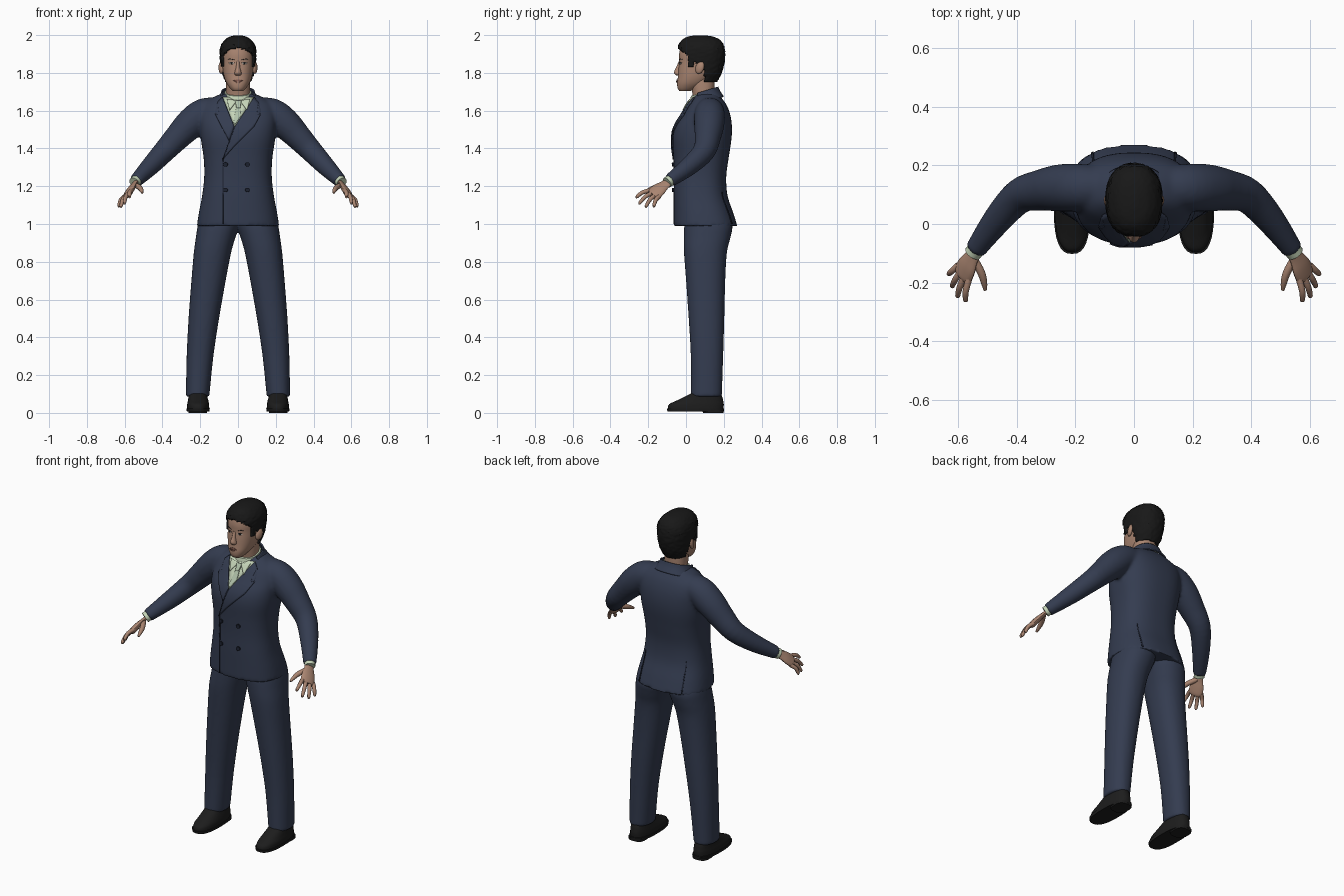
import bpy, bmesh, math, random
from mathutils import Vector

random.seed(4)
cube = bpy.data.objects.get("Cube")
if cube:
    bpy.data.objects.remove(cube, do_unlink=True)


def material(name, r, g, b):
    m = bpy.data.materials.new(name)
    m.use_nodes = True
    m.diffuse_color = (r, g, b, 1)
    m.node_tree.nodes["Principled BSDF"].inputs["Base Color"].default_value = (r, g, b, 1)
    return m


SUIT = material("navy suit", .034, .045, .08)
SEAM = material("dark navy", .012, .016, .03)
SHIRT = material("pale green shirt", .56, .66, .48)
TIE = material("grey green tie", .44, .54, .40)
SKIN = material("skin", .40, .235, .165)
LIPS = material("lips", .26, .12, .09)
HAIR = material("black hair", .009, .009, .009)
SHOE = material("black leather", .012, .012, .012)
EYE = material("eye white", .5, .45, .4)


def spline(rows, steps):
    """Catmull-Rom interpolation of rows of numbers."""
    out = []
    for i in range(len(rows) - 1):
        quad = [rows[max(i - 1, 0)], rows[i], rows[i + 1], rows[min(i + 2, len(rows) - 1)]]
        for k in range(steps):
            t = k / steps
            out.append([b + .5 * t * (c - a + t * (2*a - 5*b + 4*c - d + t * (3*b - a - 3*c + d)))
                        for a, b, c, d in zip(*quad)])
    return out + [list(rows[-1])]


def skin(bm, rings, caps=True):
    loops = [[bm.verts.new(p) for p in ring] for ring in rings]
    n = len(loops[0])
    for a, b in zip(loops, loops[1:]):
        for i in range(n):
            j = (i + 1) % n
            bm.faces.new((a[i], a[j], b[j], b[i]))
    if caps:
        bm.faces.new(loops[0])
        bm.faces.new(loops[-1])


def loft(bm, rows, n=32, steps=4, p=2.3, tilt=0, side=1, caps=True):
    """Stack of rounded sections; each row is z, centre x, half width, front y, back y."""
    def power(v):
        return math.copysign(abs(v) ** (2 / p), v)
    rings = []
    for z, cx, hw, yf, yb in spline(rows, steps):
        ring = []
        for i in range(n):
            a = 2 * math.pi * i / n
            y = (yf + yb) / 2 + (yb - yf) / 2 * power(math.sin(a))
            ring.append((side * (cx + hw * power(math.cos(a))), y, z + tilt * (y - .1)))
        rings.append(ring)
    skin(bm, rings, caps)


def tube(bm, rows, side=1, n=16, steps=4, across=(0, 0, 1), flat=1):
    """Limb along a path; each row is x, y, z, radius."""
    rows = spline(rows, steps)
    pts = [Vector(r[:3]) for r in rows]
    rings = []
    for i, (c, row) in enumerate(zip(pts, rows)):
        t = (pts[min(i + 1, len(pts) - 1)] - pts[max(i - 1, 0)]).normalized()
        u = Vector(across)
        u = (u - t * u.dot(t)).normalized()
        v = t.cross(u) * flat
        ring = []
        for k in range(n):
            a = 2 * math.pi * k / n
            q = c + row[3] * (u * math.cos(a) + v * math.sin(a))
            ring.append((side * q.x, q.y, q.z))
        rings.append(ring)
    skin(bm, rings)


def finish(bm, name, mat, solid=0, offset=-1, fuse=False):
    bmesh.ops.recalc_face_normals(bm, faces=bm.faces)
    me = bpy.data.meshes.new(name)
    bm.to_mesh(me)
    bm.free()
    me.materials.append(mat)
    ob = bpy.data.objects.new(name, me)
    bpy.context.collection.objects.link(ob)
    bpy.ops.object.select_all(action="DESELECT")
    ob.select_set(True)
    bpy.context.view_layer.objects.active = ob
    bpy.ops.object.shade_smooth_by_angle(angle=math.radians(40))
    if solid:
        m = ob.modifiers.new("thickness", "SOLIDIFY")
        m.thickness, m.offset = solid, offset
    if fuse:
        m = ob.modifiers.new("fuse", "REMESH")
        m.mode, m.voxel_size, m.use_smooth_shade = "VOXEL", .009, True
        m = ob.modifiers.new("relax", "SMOOTH")
        m.factor, m.iterations = .5, 7
    return ob


def keep(bm, rule):
    drop = [f for f in bm.faces if not rule(f.calc_center_median())]
    bmesh.ops.delete(bm, geom=drop, context="FACES")


def plate(name, outline, mat, target, lift=.004, back=False):
    """Thin patch, drawn as x, z points and laid onto the target's surface."""
    bm = bmesh.new()
    bm.faces.new([bm.verts.new((x, 0, z)) for x, z in outline])
    bmesh.ops.triangulate(bm, faces=bm.faces)
    bmesh.ops.subdivide_edges(bm, edges=bm.edges, cuts=6, use_grid_fill=True)
    surface = target.evaluated_get(bpy.context.evaluated_depsgraph_get())
    d = -1 if back else 1
    for v in bm.verts:
        start = Vector((v.co.x, -d, v.co.z))
        hit, loc, _, _ = surface.ray_cast(start, Vector((0, d, 0)))
        if not hit:
            loc = surface.closest_point_on_mesh(v.co)[1]
        v.co = loc - Vector((0, d * lift, 0))
    return finish(bm, name, mat, solid=lift * 1.2, offset=0)


def oval(x, z, a, b, n=14):
    return [(x + a * math.cos(2 * math.pi * i / n), z + b * math.sin(2 * math.pi * i / n)) for i in range(n)]


SIDES = ((1, "left"), (-1, "right"))

# jacket: torso and both sleeves fused into one surface
bm = bmesh.new()
loft(bm, [(.99, 0, .218, -.066, .272), (1.06, 0, .207, -.066, .25), (1.15, 0, .19, -.066, .22),
          (1.25, 0, .179, -.064, .213), (1.35, 0, .182, -.067, .226), (1.45, 0, .197, -.071, .241),
          (1.52, 0, .203, -.056, .243), (1.58, 0, .203, -.02, .234), (1.63, 0, .185, .01, .215),
          (1.665, 0, .14, .034, .19), (1.69, 0, .09, .05, .17)], n=48, p=2.5)
for s, _ in SIDES:
    tube(bm, [(.09, .125, 1.602, .068), (.18, .125, 1.586, .08), (.25, .123, 1.532, .081),
              (.32, .115, 1.46, .07), (.39, .095, 1.385, .06), (.465, .015, 1.305, .05),
              (.541, -.088, 1.228, .036)], s, n=24)
jacket = finish(bm, "jacket", SUIT, fuse=True)

# trousers
bm = bmesh.new()
for s, _ in SIDES:
    loft(bm, [(.085, .214, .062, .026, .19), (.3, .201, .071, .025, .197), (.5, .181, .081, .014, .203),
              (.7, .156, .091, 0, .208), (.85, .135, .099, -.011, .217), (.93, .118, .105, -.012, .236),
              (1.0, .102, .11, -.008, .245), (1.08, .09, .1, .01, .2)], side=s, p=2.2)
finish(bm, "trousers", SUIT, fuse=True)

for s, label in SIDES:
    # shoes
    bm = bmesh.new()
    loft(bm, [(.008, .211, .06, -.098, .2), (.024, .211, .062, -.102, .202)], side=s, steps=1, p=2.6)
    loft(bm, [(0, .213, .048, .09, .198), (.015, .213, .05, .085, .2)], side=s, steps=1, p=3)
    loft(bm, [(.02, .211, .059, -.097, .198), (.045, .211, .058, -.09, .2), (.065, .211, .054, -.05, .197),
              (.085, .212, .05, -.01, .192), (.11, .213, .046, .04, .18)], side=s, p=2.4)
    finish(bm, label + "_shoe", SHOE)

    # shirt cuff
    bm = bmesh.new()
    tube(bm, [(.53, -.073, 1.239, .03), (.549, -.1, 1.219, .03)], s, steps=1)
    finish(bm, label + "_shirt_cuff", SHIRT)

    # hand: flattened palm, thumb and four fingers
    bm = bmesh.new()
    spread = Vector((.54, .69, -.47))
    tube(bm, [(.53, -.075, 1.235, .026), (.552, -.112, 1.208, .03), (.568, -.142, 1.184, .041),
              (.582, -.17, 1.16, .043), (.588, -.18, 1.153, .034)], s, across=spread, flat=.4)
    tube(bm, [(.548, -.115, 1.208, .014), (.521, -.165, 1.193, .014), (.511, -.2, 1.178, .011),
              (.507, -.225, 1.165, .006)], s, n=10)
    tips = [(.575, -.265, 1.142), (.603, -.25, 1.108), (.622, -.215, 1.09), (.633, -.172, 1.092)]
    for k, tip in enumerate(tips):
        base = Vector((.58, -.163, 1.163)) + spread * (k - 1.5) * .022
        tip = Vector(tip)
        knuckle = base.lerp(tip, .5) + Vector((.005, -.004, .007))
        near = base.lerp(tip, .93)
        tube(bm, [(*base, .012), (*knuckle, .011), (*near, .0085), (*tip, .004)], s, n=10)
    finish(bm, label + "_hand", SKIN)

    # ear
    bm = bmesh.new()
    bmesh.ops.create_uvsphere(bm, u_segments=16, v_segments=10, radius=1)
    for v in bm.verts:
        v.co = (s * (.089 + .013 * v.co.x + .006 * v.co.y), .073 + .023 * v.co.y + .006 * v.co.z, 1.828 + .033 * v.co.z)
    finish(bm, label + "_ear", SKIN)

# neck, head and nose
bm = bmesh.new()
loft(bm, [(1.62, 0, .064, .045, .15), (1.68, 0, .063, .036, .15), (1.74, 0, .063, .026, .152),
          (1.8, 0, .06, .03, .15)])
finish(bm, "neck", SKIN)
bm = bmesh.new()
loft(bm, [(1.703, 0, .026, -.034, .02), (1.718, 0, .042, -.044, .06), (1.745, 0, .061, -.047, .11),
          (1.78, 0, .074, -.043, .145), (1.82, 0, .081, -.04, .172), (1.86, 0, .084, -.036, .185),
          (1.9, 0, .085, -.036, .19), (1.94, 0, .079, -.026, .183), (1.968, 0, .06, .0, .16),
          (1.983, 0, .03, .04, .12)], n=48)
head = finish(bm, "head", SKIN)
bm = bmesh.new()
loft(bm, [(1.786, 0, .012, -.05, -.02), (1.794, 0, .019, -.06, -.02), (1.806, 0, .017, -.063, -.02),
          (1.83, 0, .011, -.052, -.02), (1.862, 0, .008, -.038, -.02)], n=16, p=2)
finish(bm, "nose", SKIN)

# face details
for s, label in SIDES:
    plate(label + "_eye", oval(s * .034, 1.851, .014, .0055), EYE, head, .0012)
    plate(label + "_iris", oval(s * .034, 1.8515, .006, .0055), HAIR, head, .002)
    plate(label + "_eyelid", [(s * x, z) for x, z in ((.018, 1.853), (.034, 1.859), (.051, 1.853), (.034, 1.856))],
          HAIR, head, .002)
    plate(label + "_eyebrow", [(s * x, z) for x, z in ((.015, 1.868), (.04, 1.876), (.058, 1.87), (.04, 1.871))],
          HAIR, head, .0015)
plate("upper_lip", [(-.026, 1.758), (0, 1.757), (.026, 1.758), (.008, 1.766), (-.008, 1.766)], LIPS, head, .003)
plate("lower_lip", [(-.022, 1.756), (-.01, 1.748), (.01, 1.748), (.022, 1.756), (0, 1.755)], LIPS, head, .004)

# hair: rough shell cut away around the face and ears
bm = bmesh.new()
loft(bm, [(1.752, 0, .07, -.03, .164), (1.8, 0, .087, -.04, .188), (1.85, 0, .093, -.044, .202),
          (1.9, 0, .096, -.045, .207), (1.94, 0, .092, -.041, .202), (1.97, 0, .074, -.025, .184),
          (1.99, 0, .048, .005, .15), (1.999, 0, .015, .05, .1)], n=72, steps=6)
bm.normal_update()
for v in bm.verts:
    v.co.xy += v.normal.xy * random.uniform(-.0025, .003)
keep(bm, lambda c: c.z > 1.925 - .8 * (c.y + .035) or c.y > .1 or (.012 < c.y < .045 and c.z > 1.832))
finish(bm, "hair", HAIR, solid=.012)

# shirt front, collar and tie
plate("shirt_front", [(-.08, 1.67), (-.018, 1.515), (.083, 1.67)], SHIRT, jacket, .003)
bm = bmesh.new()
loft(bm, [(1.63, 0, .083, .01, .165), (1.665, 0, .077, .019, .161), (1.7, 0, .071, .026, .158)], tilt=.3)
finish(bm, "shirt_collar", SHIRT)
plate("tie_blade", [(-.009, 1.62), (.013, 1.62), (.016, 1.572), (-.017, 1.523), (-.024, 1.54)], TIE, jacket, .006)
plate("tie_knot", [(-.015, 1.65), (.018, 1.65), (.012, 1.614), (-.008, 1.614)], TIE, jacket, .009)
for s, label in SIDES:
    plate(label + "_collar_point", [(s * x + .002, z) for x, z in ((.008, 1.652), (.062, 1.66), (.046, 1.602))],
          SHIRT, jacket, .008)

# jacket collar and lapels
bm = bmesh.new()
loft(bm, [(1.645, 0, .118, 0, .2), (1.682, 0, .097, 0, .18), (1.706, 0, .088, 0, .171)],
     n=48, tilt=.3, caps=False)
keep(bm, lambda c: c.y > .06)
finish(bm, "jacket_collar", SUIT, solid=.008)
plate("left_lapel", [(.085, 1.67), (-.018, 1.513), (-.078, 1.345), (-.02, 1.41), (.085, 1.515), (.12, 1.58),
                     (.098, 1.575), (.108, 1.645)], SUIT, jacket, .006)
plate("right_lapel", [(-.082, 1.67), (-.02, 1.515), (-.047, 1.44), (-.09, 1.52), (-.12, 1.58),
                      (-.098, 1.575), (-.108, 1.645)], SUIT, jacket, .005)

# double-breasted front edge, buttons and back vents
plate("lapel_edge", [(-.016, 1.515), (-.077, 1.342), (-.082, 1.342), (-.021, 1.515)], SEAM, jacket, .007)
plate("front_edge", [(-.077, 1.342), (-.078, 1.0), (-.083, 1.0), (-.082, 1.342)], SEAM, jacket, .003)
for row, z in (("upper", 1.315), ("lower", 1.18)):
    for s, label in SIDES:
        plate(row + "_" + label + "_button", oval(s * .058 - .008, z, .012, .012), SEAM, jacket, .007)
for s, label in SIDES:
    plate(label + "_vent", [(s * .138, 1.0), (s * .146, 1.0), (s * .137, 1.17), (s * .134, 1.17)],
          SEAM, jacket, .003, back=True)
